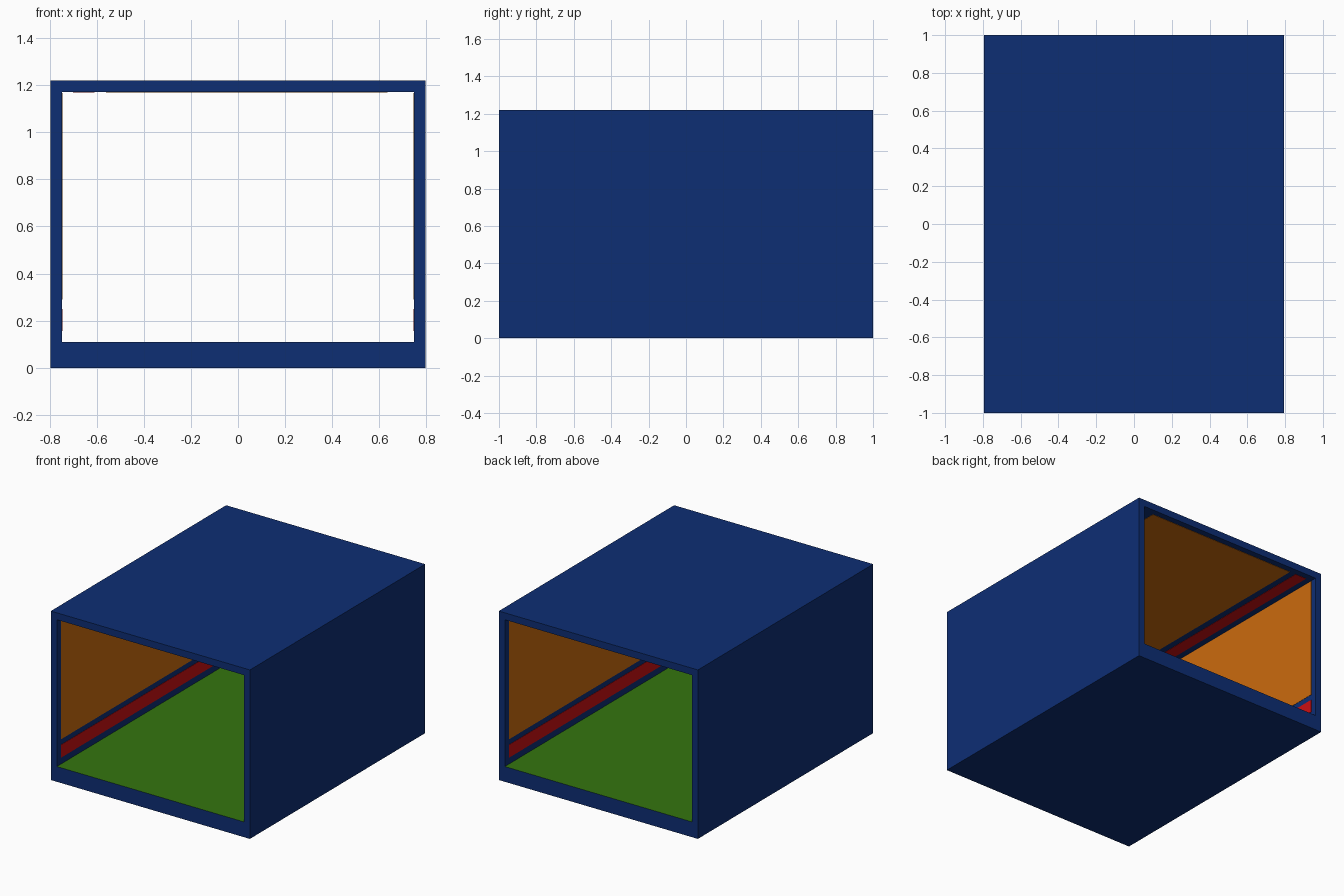
import bpy
import bmesh

cube = bpy.data.objects.get("Cube")
if cube:
    bpy.data.objects.remove(cube, do_unlink=True)


def linear(c):
    c /= 255
    return c / 12.92 if c <= 0.04045 else ((c + 0.055) / 1.055) ** 2.4


def make_material(name, *rgb):
    colour = [linear(c) for c in rgb] + [1]
    mat = bpy.data.materials.new(name)
    mat.use_nodes = True
    mat.diffuse_color = colour
    bsdf = next(n for n in mat.node_tree.nodes if n.type == 'BSDF_PRINCIPLED')
    bsdf.inputs["Base Color"].default_value = colour
    return mat


BLUE = make_material("navy_blue", 13, 46, 116)
ORANGE = make_material("orange", 204, 107, 13)
RED = make_material("red", 204, 15, 18)
GREEN = make_material("green", 52, 117, 15)

HALF_X, HALF_Y, TOP = 0.795, 1.0, 1.22
IN_X, FLOOR, CEILING = 0.747, 0.11, 1.17
END = 0.955      # panels stop short of the open ends
THICK = 0.002


def add_object(name, bm, *mats):
    bmesh.ops.recalc_face_normals(bm, faces=bm.faces)
    mesh = bpy.data.meshes.new(name)
    bm.to_mesh(mesh)
    bm.free()
    for mat in mats:
        mesh.materials.append(mat)
    obj = bpy.data.objects.new(name, mesh)
    bpy.context.collection.objects.link(obj)
    return obj


def box(name, mat, x, y, z):
    bm = bmesh.new()
    bmesh.ops.create_cube(bm, size=1)
    for v in bm.verts:
        v.co = [lim[0] if c < 0 else lim[1] for c, lim in zip(v.co, (x, y, z))]
    return add_object(name, bm, mat)


# Open-ended sleeve with a thicker, green-topped floor
def rectangle(bm, half, low, high, y):
    return [bm.verts.new((x, y, z)) for x, z in
            ((-half, low), (half, low), (half, high), (-half, high))]


bm = bmesh.new()
outer = [rectangle(bm, HALF_X, 0, TOP, y) for y in (-HALF_Y, HALF_Y)]
inner = [rectangle(bm, IN_X, FLOOR, CEILING, y) for y in (-HALF_Y, HALF_Y)]
for a, b in (outer, inner, (outer[0], inner[0]), (outer[1], inner[1])):
    for i in range(4):
        j = (i + 1) % 4
        bm.faces.new((a[i], a[j], b[j], b[i]))
for face in bm.faces:
    if all(abs(v.co.z - FLOOR) < 0.001 for v in face.verts):
        face.material_index = 1
add_object("sleeve", bm, BLUE, GREEN)

# Side wall panels with a red strip near the floor
for side, sign in (("left", 1), ("right", -1)):
    wall = sorted((sign * IN_X, sign * (IN_X - THICK)))
    box(side + "_wall_panel", ORANGE, wall, (-END, END), (0.29, CEILING - 0.003))
    box(side + "_wall_strip", RED, wall, (-END, END), (0.157, 0.25))

# Ceiling panel and its red strip
roof = (CEILING - THICK, CEILING)
box("ceiling_panel", ORANGE, (-0.56, 0.635), (-END, END), roof)
box("ceiling_strip", RED, (-0.70, -0.61), (-END, END), roof)
